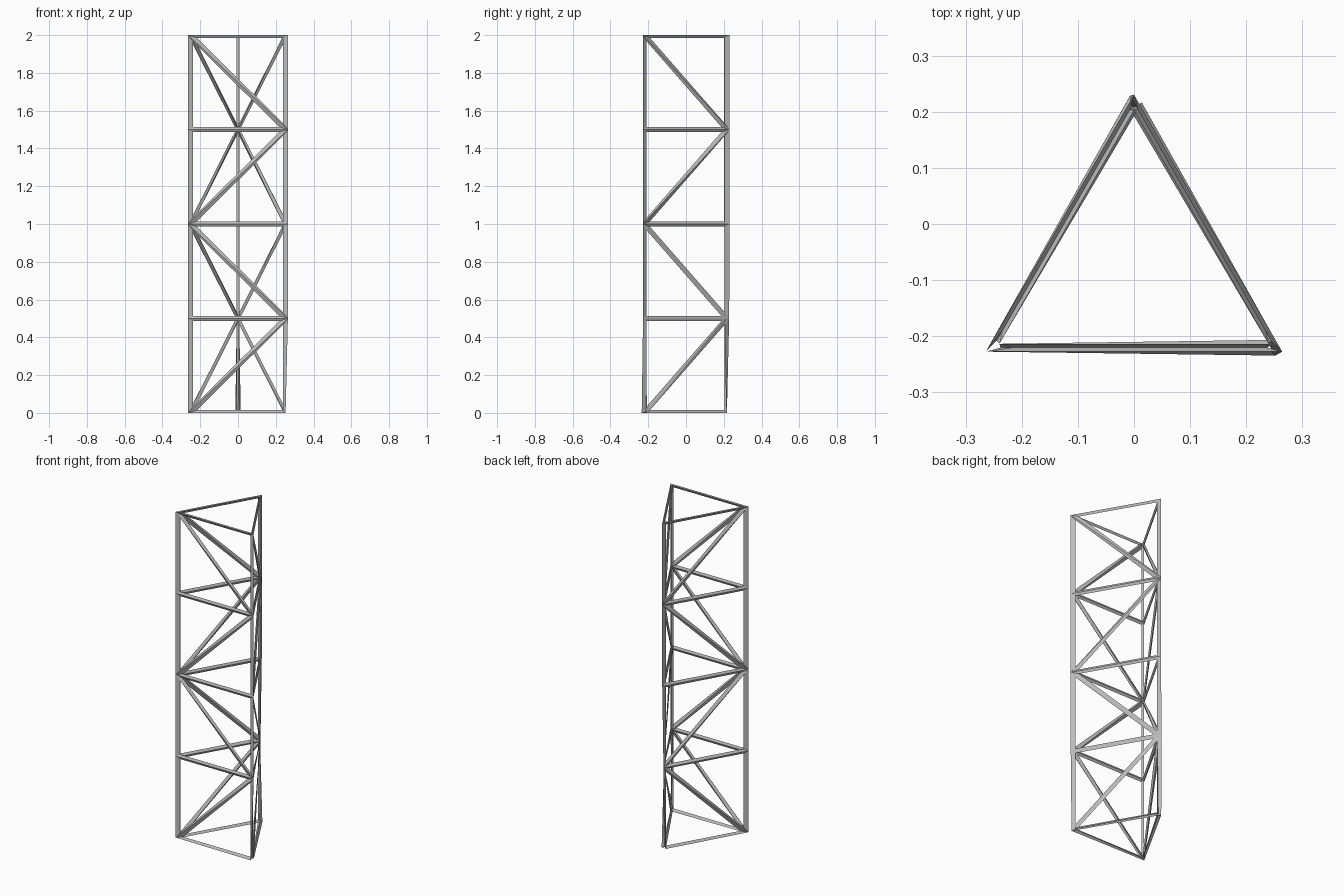
import bpy
import bmesh

if "Cube" in bpy.data.objects:
    bpy.data.objects.remove(bpy.data.objects["Cube"])

# Main dimensions
LEVELS = 5
STEP = 0.5
BAR = 0.028
CORNERS = [(-0.252, -0.2205), (0.252, -0.2205), (0.0, 0.2165)]

steel = bpy.data.materials.new("steel_grey")
steel.diffuse_color = (0.5, 0.5, 0.5, 1.0)
steel.use_nodes = True
steel.node_tree.nodes["Principled BSDF"].inputs["Base Color"].default_value = steel.diffuse_color

# Triangulated lattice: three corner posts with level rings
bm = bmesh.new()
rings = [[bm.verts.new((x, y, i * STEP)) for x, y in CORNERS] for i in range(LEVELS)]

# Each side is (first corner, second corner, whether the brace rises from the first)
SIDES = [(0, 1, True), (1, 2, True), (2, 0, False)]
for i in range(LEVELS - 1):
    low, high = rings[i], rings[i + 1]
    for p, q, rising in SIDES:
        # Braces alternate direction on every level
        if rising == (i % 2 == 0):
            first = bm.faces.new((low[p], low[q], high[q]))
            bm.faces.new((low[p], high[q], high[p]))
        else:
            first = bm.faces.new((low[p], low[q], high[p]))
            bm.faces.new((low[q], high[q], high[p]))
        # The lowest panel of one side faces inward, which narrows the feet there
        if i == 0 and (p, q) == (1, 2):
            first.normal_flip()

bm.normal_update()
mesh = bpy.data.meshes.new("truss_tower")
bm.to_mesh(mesh)
bm.free()
mesh.materials.append(steel)

tower = bpy.data.objects.new("truss_tower", mesh)
bpy.context.collection.objects.link(tower)

# Turn every lattice edge into a slim four-sided bar, open at both ends
wire = tower.modifiers.new("bars", 'WIREFRAME')
wire.thickness = BAR
wire.offset = 0.0
wire.use_even_offset = True
wire.use_relative_offset = False
wire.use_boundary = False
wire.use_replace = True
wire.material_offset = 0
